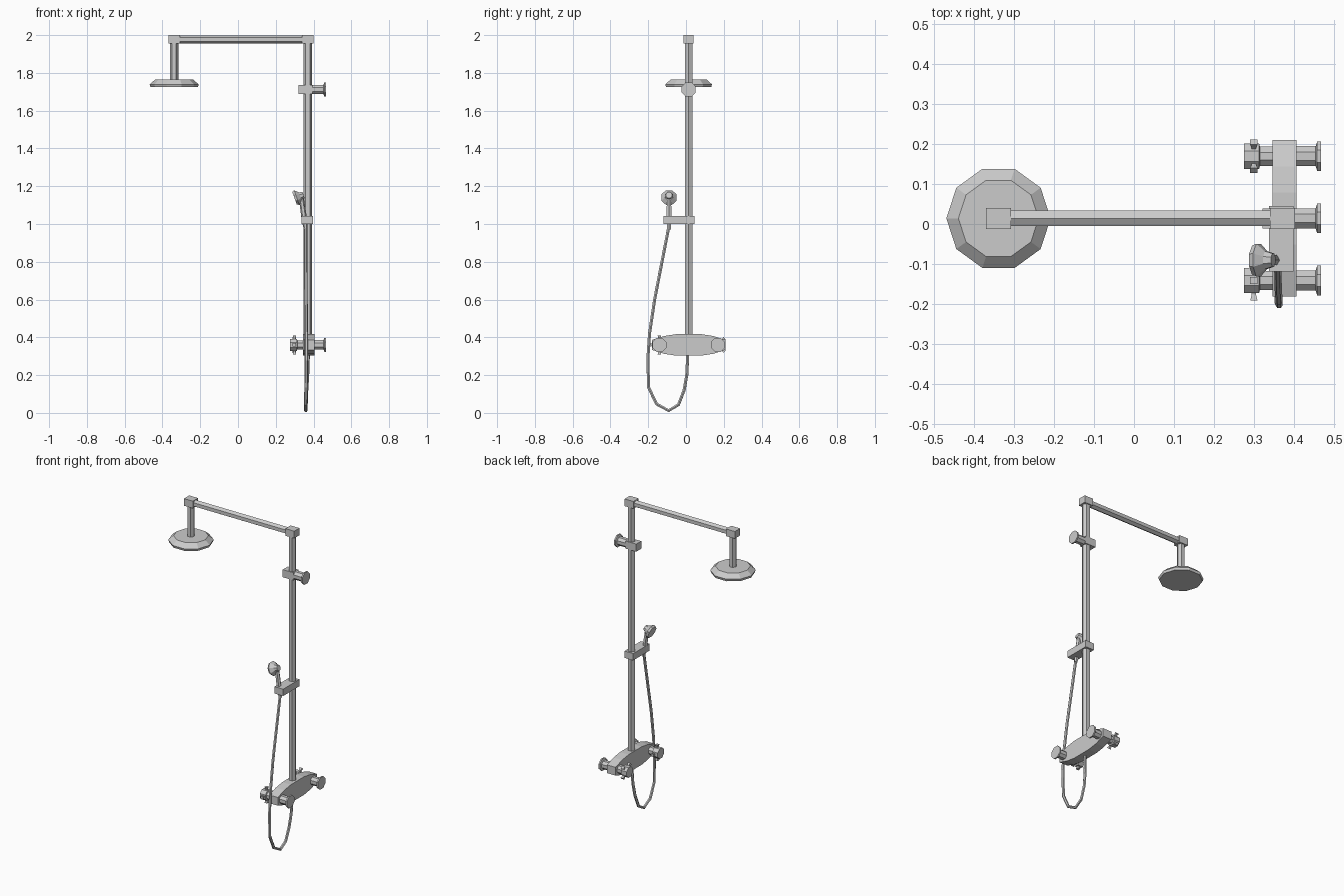
import bpy, bmesh, math
from mathutils import Vector

if "Cube" in bpy.data.objects:
    bpy.data.objects.remove(bpy.data.objects["Cube"])

PX, PY = 0.37, 0.014      # column axis
HX = -0.338               # overhead shower axis
VZ = 0.36                 # valve height


def finish(name, bm):
    bmesh.ops.recalc_face_normals(bm, faces=bm.faces)
    me = bpy.data.meshes.new(name)
    bm.to_mesh(me)
    bm.free()
    ob = bpy.data.objects.new(name, me)
    bpy.context.collection.objects.link(ob)
    return ob


def box(name, lo, hi):
    bm = bmesh.new()
    bmesh.ops.create_cube(bm, size=1)
    for v in bm.verts:
        v.co = [lo[i] + (hi[i] - lo[i]) * (v.co[i] + 0.5) for i in range(3)]
    return finish(name, bm)


def turned(name, base, axis, profile, sides=8, phase=0.0):
    """Capped faceted solid: profile of (radius, distance along axis)."""
    rot = Vector((0, 0, 1)).rotation_difference(Vector(axis).normalized())
    bm = bmesh.new()
    rings = []
    for r, h in profile:
        ring = []
        for i in range(sides):
            a = phase + math.tau * i / sides
            ring.append(bm.verts.new(Vector(base) + rot @ Vector((r * math.cos(a), r * math.sin(a), h))))
        rings.append(ring)
    for a, b in zip(rings, rings[1:]):
        for i in range(sides):
            j = (i + 1) % sides
            bm.faces.new((a[i], a[j], b[j], b[i]))
    bm.faces.new(rings[0][::-1])
    bm.faces.new(rings[-1])
    return finish(name, bm)


def wall_mount(name, y, z):
    turned(name, (0.39, y, z), (1, 0, 0),
           [(0.027, 0), (0.027, 0.063), (0.04, 0.067), (0.04, 0.076)], 8, math.pi / 8)


def knob(name, y, turn):
    # Stepped handle with four flared prongs
    turned(name, (0.35, y, VZ), (-1, 0, 0),
           [(0.026, 0), (0.026, 0.036), (0.034, 0.038), (0.034, 0.076)], 8, math.pi / 8)
    for k in range(4):
        a = turn + k * math.pi / 2
        turned(f"{name}_prong_{k + 1}", (0.299, y, VZ), (0, math.cos(a), math.sin(a)),
               [(0.007, 0.02), (0.008, 0.036), (0.013, 0.05)], 4, math.pi / 4)


# Column, top arm and drop pipe (hexagonal tubes)
turned("column", (PX, PY, 0.38), (0, 0, 1), [(0.023, 0), (0.023, 1.59)], 6)
turned("top_arm", (HX, PY, 1.977), (1, 0, 0), [(0.022, 0), (0.022, PX - HX)], 6)
turned("drop_pipe", (HX, PY, 1.75), (0, 0, 1), [(0.022, 0), (0.022, 0.22)], 6)
for name, x in (("column_elbow", PX), ("drop_elbow", HX)):
    box(name, (x - 0.031, PY - 0.026, 1.955), (x + 0.031, PY + 0.026, 2.0))

# Overhead shower
turned("overhead_shower", (HX, PY, 1.724), (0, 0, 1),
       [(0.125, 0), (0.13, 0.015), (0.1, 0.041)], 10)

# Upper wall bracket
box("upper_bracket", (0.32, PY - 0.025, 1.688), (0.395, PY + 0.025, 1.736))
wall_mount("upper_wall_mount", PY, 1.712)

# Hand shower with its holder
box("hand_shower_holder", (0.337, -0.118, 1.0), (0.398, 0.045, 1.043))
bottom, top = Vector((0.359, -0.09, 0.97)), Vector((0.335, -0.09, 1.14))
turned("hand_shower_handle", bottom, top - bottom,
       [(0.01, 0), (0.015, 0.05), (0.013, (top - bottom).length)], 6)
turned("hand_shower_head", (0.305, -0.09, 1.138), (0.94, 0, 0.34),
       [(0.039, -0.006), (0.044, 0.006), (0.024, 0.026), (0.018, 0.045)], 8, math.pi / 8)

# Valve body: lens outline extruded across x
half = [(-0.195, 0.026), (-0.13, 0.047), (-0.065, 0.057), (0.065, 0.057), (0.13, 0.047), (0.195, 0.026)]
outline = half + [(y, -z) for y, z in reversed(half)]
bm = bmesh.new()
face = bm.faces.new([bm.verts.new((0.345, PY + y, VZ + z)) for y, z in outline])
ext = bmesh.ops.extrude_face_region(bm, geom=[face], use_keep_orig=True)
bmesh.ops.translate(bm, vec=(0.06, 0, 0),
                    verts=[g for g in ext["geom"] if isinstance(g, bmesh.types.BMVert)])
finish("valve_body", bm)

# Valve knobs and wall mounts
for side, s, turn in (("near", -1, 0), ("far", 1, math.pi / 4)):
    knob(f"{side}_knob", PY + s * 0.155, turn)
    wall_mount(f"{side}_wall_mount", PY + s * 0.155, VZ)

# Hose
path = [(0.358, -0.09, 0.99), (0.36, -0.166, 0.6), (0.362, -0.193, 0.42), (0.362, -0.202, 0.285),
        (0.36, -0.198, 0.135), (0.359, -0.156, 0.047), (0.359, -0.092, 0.012), (0.36, -0.04, 0.043),
        (0.363, -0.01, 0.12), (0.368, 0.004, 0.2), (0.372, 0.01, 0.32)]
cu = bpy.data.curves.new("hose", "CURVE")
cu.dimensions = "3D"
cu.bevel_depth = 0.009
cu.bevel_resolution = 1
cu.use_fill_caps = True
sp = cu.splines.new("POLY")
sp.points.add(len(path) - 1)
for p, co in zip(sp.points, path):
    p.co = (*co, 1)
sp.use_smooth = False
bpy.context.collection.objects.link(bpy.data.objects.new("hose", cu))
